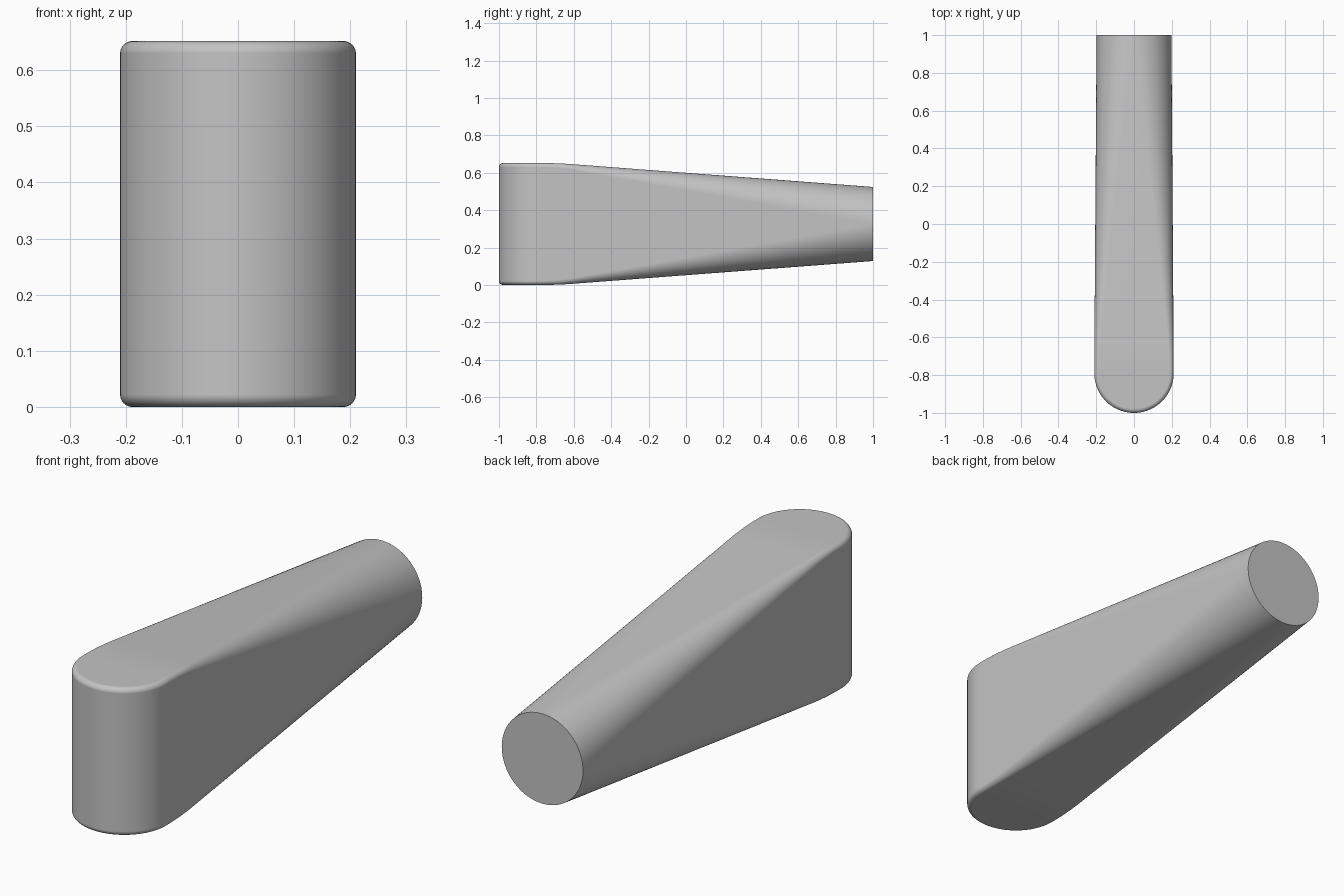
import bpy
import bmesh
from math import sin, cos, pi, radians

cube = bpy.data.objects.get("Cube")
if cube:
    bpy.data.objects.remove(cube, do_unlink=True)

HALF_W, HALF_H, FILLET = 0.21, 0.326, 0.022   # blade section
END_R = 0.198                                 # round end section
NOSE_Y, BACK_Y = -0.79, 1.0
EASE_A, EASE_B = -0.78, -0.60                 # soft bend where the taper starts
CORNER, NOSE_STEPS, EASE_STEPS, TAPER_STEPS = 16, 20, 8, 8


def section(half_w, half_h, r):
    """Rounded rectangle in x and z, one arc per corner."""
    pts = []
    for q, (sx, sz) in enumerate([(1, 1), (-1, 1), (-1, -1), (1, -1)]):
        for i in range(CORNER + 1):
            a = (q + i / CORNER) * pi / 2
            pts.append((sx * (half_w - r) + r * cos(a),
                        sz * (half_h - r) + r * sin(a)))
    return pts


def taper(y):
    """Blend from blade to round end, eased in and then straight."""
    kink = (EASE_A + EASE_B) / 2
    if y <= EASE_A:
        return 0.0
    if y < EASE_B:
        d = (y - EASE_A) ** 2 / (2 * (EASE_B - EASE_A))
    else:
        d = y - kink
    return d / (BACK_Y - kink)


blade = section(HALF_W, HALF_H, FILLET)
circle = section(END_R, END_R, END_R)
rings = []

# Rounded nose: the blade section swept round a vertical axis
for k in range(NOSE_STEPS, 0, -1):
    a = k / NOSE_STEPS * pi / 2
    rings.append([(x * cos(a), NOSE_Y - abs(x) * sin(a), z + HALF_H)
                  for x, z in blade])

# Body: lofted from the blade section to the round end
ys = [NOSE_Y]
ys += [EASE_A + (EASE_B - EASE_A) * i / EASE_STEPS for i in range(EASE_STEPS)]
ys += [EASE_B + (BACK_Y - EASE_B) * i / TAPER_STEPS for i in range(TAPER_STEPS + 1)]
for y in ys:
    t = taper(y)
    rings.append([(bx + (cx - bx) * t, y, bz + (cz - bz) * t + HALF_H)
                  for (bx, bz), (cx, cz) in zip(blade, circle)])

bm = bmesh.new()
loops = [[bm.verts.new(p) for p in ring] for ring in rings]
for near, far in zip(loops, loops[1:]):
    for i in range(len(near)):
        j = (i + 1) % len(near)
        bm.faces.new((near[i], near[j], far[j], far[i]))
bm.faces.new(loops[-1])
bmesh.ops.remove_doubles(bm, verts=bm.verts[:], dist=0.0002)
bmesh.ops.recalc_face_normals(bm, faces=bm.faces[:])

mesh = bpy.data.meshes.new("tapered_handle")
bm.to_mesh(mesh)
bm.free()
handle = bpy.data.objects.new("tapered_handle", mesh)
bpy.context.collection.objects.link(handle)

# Plain grey colour
grey = bpy.data.materials.new("plain_grey")
grey.use_nodes = True
colour = (0.55, 0.55, 0.55, 1)
grey.diffuse_color = colour
grey.node_tree.nodes["Principled BSDF"].inputs["Base Color"].default_value = colour
mesh.materials.append(grey)

# Smooth shading with a crisp back rim and flat sides
bpy.ops.object.select_all(action="DESELECT")
handle.select_set(True)
bpy.context.view_layer.objects.active = handle
bpy.ops.object.shade_smooth_by_angle(angle=radians(35))
weighted = handle.modifiers.new("weighted_normals", "WEIGHTED_NORMAL")
weighted.keep_sharp = True
